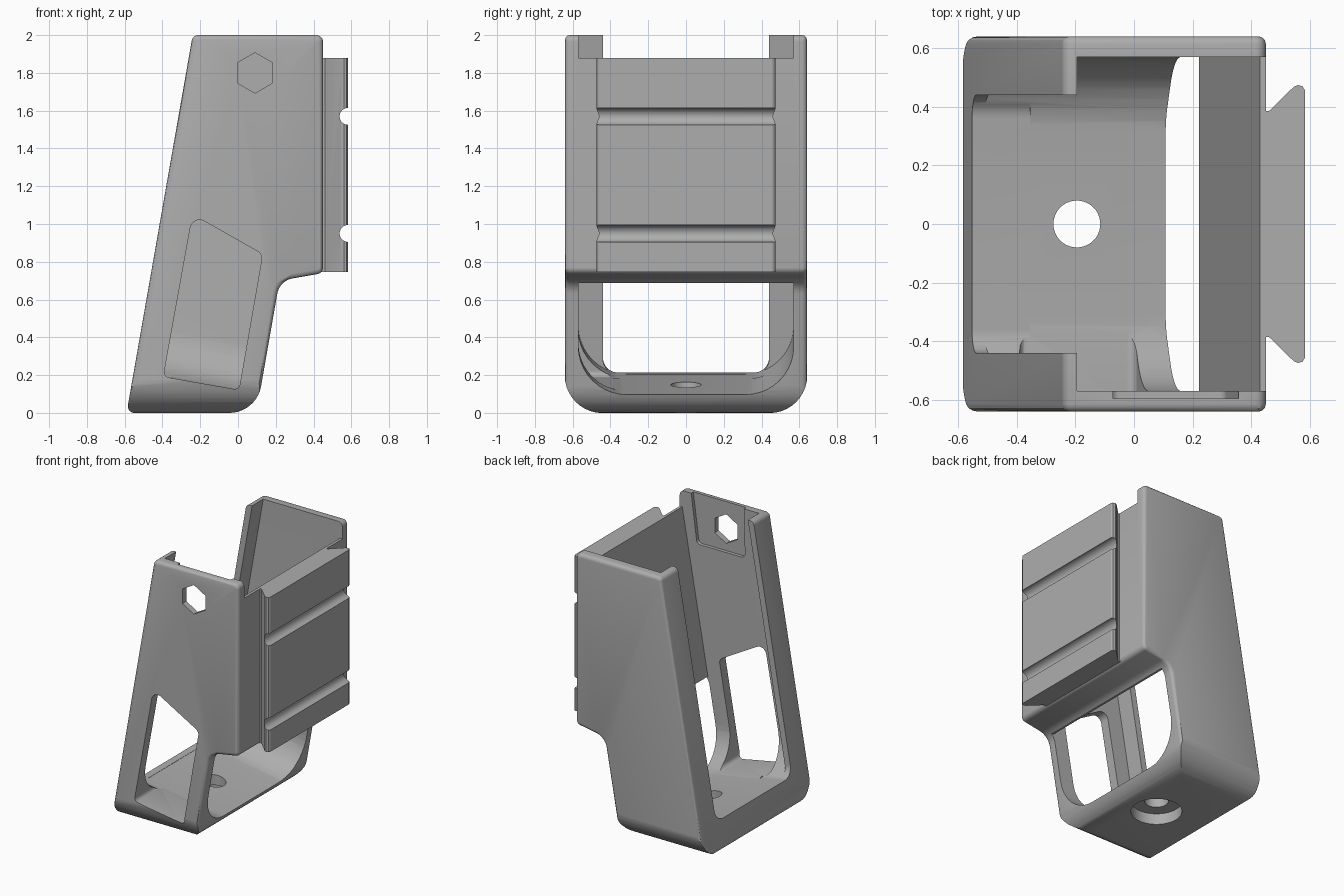
import bpy, bmesh, math
from mathutils import Matrix, Vector

old = bpy.data.objects.get("Cube")
if old:
    bpy.data.objects.remove(old, do_unlink=True)

grey = bpy.data.materials.new("matte grey")
grey.use_nodes = True
grey.diffuse_color = (0.42, 0.42, 0.42, 1)
grey.node_tree.nodes["Principled BSDF"].inputs["Base Color"].default_value = (0.42, 0.42, 0.42, 1)

# The magazine well leans back: its own frame starts at the lower rear edge
TILT = math.atan(0.175)
LEAN = Matrix.Translation((-0.59, 0, 0)) @ Matrix.Rotation(TILT, 4, 'Y')


def rounded(corners, steps=10):
    """Polygon from (a, b, radius) corners, each replaced by an arc."""
    out = []
    for i, (a, b, r) in enumerate(corners):
        p = Vector((a, b))
        if not r:
            out.append(p)
            continue
        d1 = (Vector(corners[i - 1][:2]) - p).normalized()
        d2 = (Vector(corners[(i + 1) % len(corners)][:2]) - p).normalized()
        half = d1.angle(d2) / 2
        centre = p + (d1 + d2).normalized() * (r / math.sin(half))
        s = p + d1 * (r / math.tan(half)) - centre
        e = p + d2 * (r / math.tan(half)) - centre
        sweep = s.angle_signed(e)
        for k in range(steps + 1):
            out.append(centre + Matrix.Rotation(-sweep * k / steps, 2) @ s)
    return out


def prism(name, outline, axis, lo, hi, matrix=Matrix()):
    """Extrude a 2D outline along an axis between lo and hi."""
    place = {'X': lambda p, d: (d, p[0], p[1]),
             'Y': lambda p, d: (p[0], d, p[1]),
             'Z': lambda p, d: (p[0], p[1], d)}[axis]
    bm = bmesh.new()
    face = bm.faces.new([bm.verts.new(place(p, lo)) for p in outline])
    moved = bmesh.ops.extrude_face_region(bm, geom=[face])["geom"]
    shift = Vector(place((0, 0), hi - lo))
    bmesh.ops.translate(bm, vec=shift, verts=[v for v in moved if isinstance(v, bmesh.types.BMVert)])
    bmesh.ops.transform(bm, matrix=matrix, verts=bm.verts)
    bmesh.ops.recalc_face_normals(bm, faces=bm.faces)
    mesh = bpy.data.meshes.new(name)
    bm.to_mesh(mesh)
    bm.free()
    mesh.materials.append(grey)
    obj = bpy.data.objects.new(name, mesh)
    bpy.context.collection.objects.link(obj)
    return obj


def disc(cx, cy, r, n=40):
    return [(cx + r * math.sin(math.tau * k / n), cy + r * math.cos(math.tau * k / n)) for k in range(n)]


def u_shape(half, bottom, top, r):
    return rounded([(-half, bottom, r), (-half, top, 0), (half, top, 0), (half, bottom, r)])


def bake(obj):
    graph = bpy.context.evaluated_depsgraph_get()
    mesh = bpy.data.meshes.new_from_object(obj.evaluated_get(graph))
    obj.modifiers.clear()
    obj.data = mesh


def combine(obj, tool, operation='DIFFERENCE'):
    mod = obj.modifiers.new("shape", 'BOOLEAN')
    mod.operation, mod.solver, mod.object = operation, 'EXACT', tool
    tool.hide_render = True
    bake(obj)
    bpy.data.objects.remove(tool, do_unlink=True)


# Outer shell with softened rims and rounded lower sides
body = prism("leaning_body", rounded([
    (-0.59, 0, 0.035), (-0.24, 2, 0.035), (0.45, 2, 0.035),
    (0.45, 0.74, 0.035), (0.22, 0.70, 0.1), (0.0975, 0, 0.17)]), 'Y', -0.64, 0.64)
rim = body.modifiers.new("rim", 'BEVEL')
rim.width, rim.segments, rim.angle_limit = 0.025, 3, math.radians(60)
bake(body)
combine(body, prism("side_rounding", u_shape(0.642, -0.001, 2.3, 0.2), 'X', -1, 1), 'INTERSECT')

# Well, lower front opening and rear slot between the lips
combine(body, prism("well", u_shape(0.57, 0.215, 2.4, 0.26), 'X', 0.045, 0.68, LEAN))
lower = [(-0.57, 0.82, 0), (0.57, 0.82, 0), (0.57, 0.215, 0.26), (-0.57, 0.215, 0.26)]
combine(body, prism("front_opening", rounded(lower), 'X', 0.6, 1.0, LEAN))
combine(body, prism("rear_slot", u_shape(0.44, 0.217, 2.4, 0.08), 'X', -0.2, 0.2, LEAN))

# Lowered top of the front wall
combine(body, prism("front_notch", [(0.3, 1.88), (0.7, 1.88), (0.7, 2.2), (0.3, 2.2)], 'Y', -0.57, 0.57))

# Window, hexagonal hole and inner recess, on one side wall only
window = rounded([(-0.395, 0.192, 0.03), (-0.24, 1.05, 0.05), (0.13, 0.84, 0.04), (0.005, 0.122, 0.03)])
combine(body, prism("side_window", window, 'Y', -0.8, -0.26))
recess = rounded([(-0.07, 2.1, 0), (0.37, 2.1, 0), (0.31, 1.64, 0.03), (-0.08, 1.64, 0.03)])
combine(body, prism("inner_recess", recess, 'Y', -0.595, -0.5))
combine(body, prism("hex_hole", disc(0.09, 1.8, 0.107, 6), 'Y', -0.8, -0.5))

# Screw hole in the floor with a wider seat underneath
combine(body, prism("screw_hole", disc(-0.195, 0, 0.08), 'Z', -0.2, 0.4))
combine(body, prism("screw_seat", disc(-0.195, 0, 0.17), 'Z', -0.2, 0.08))

# Dovetail rail with two cross grooves
half_rail = [(0.44, 0.385), (0.46, 0.385), (0.545, 0.468), (0.56, 0.474), (0.575, 0.47), (0.583, 0.457)]
rail = prism("dovetail_rail", half_rail + [(x, -y) for x, y in reversed(half_rail)], 'Z', 0.745, 1.88)
for z in (0.95, 1.57):
    combine(rail, prism("groove", disc(0.583, z, 0.045, 32), 'Y', -0.6, 0.6))

for obj in (body, rail):
    bpy.ops.object.select_all(action='DESELECT')
    obj.select_set(True)
    bpy.context.view_layer.objects.active = obj
    bpy.ops.object.shade_smooth_by_angle(angle=math.radians(30))
